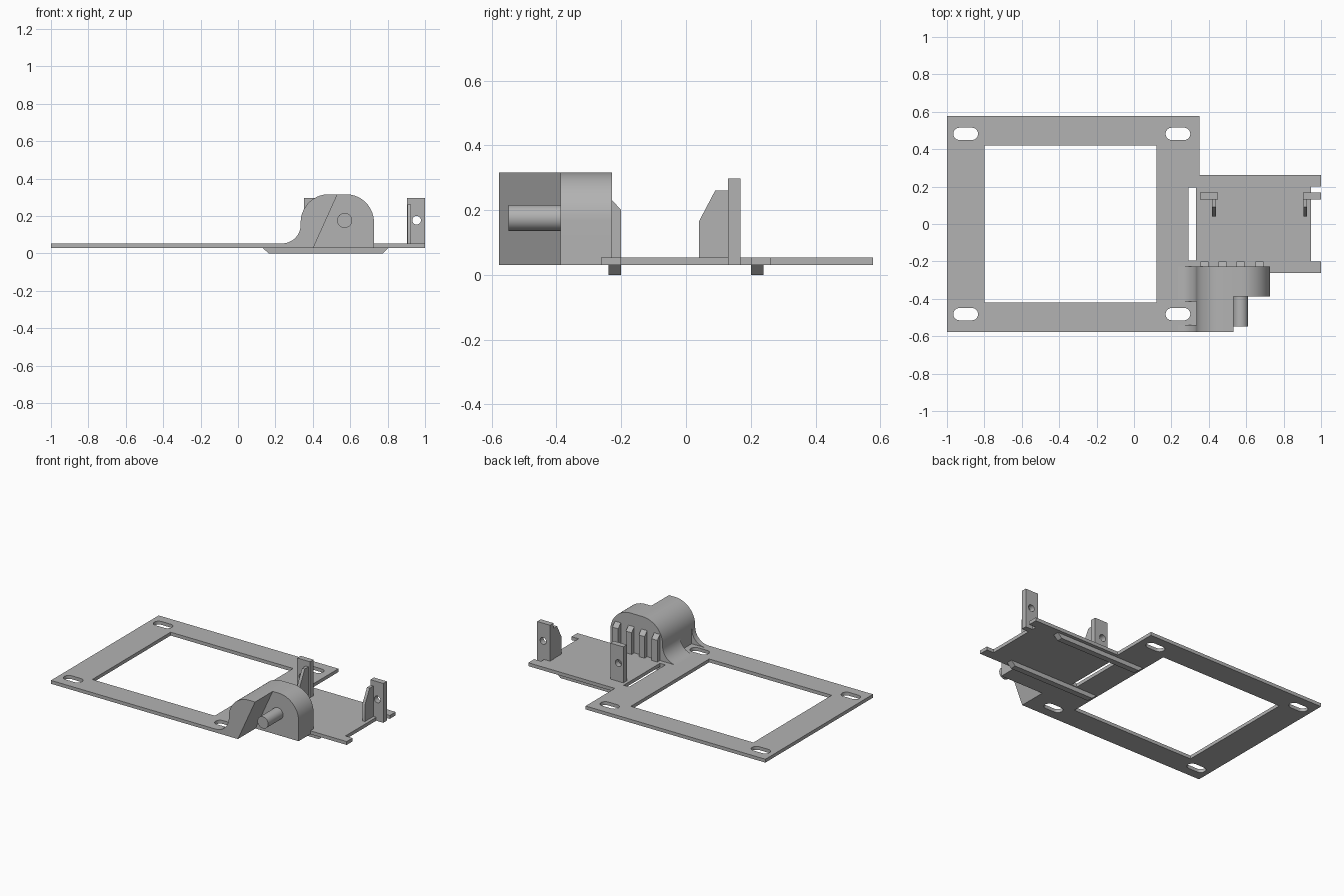
import bpy, bmesh, math

if "Cube" in bpy.data.objects:
    bpy.data.objects.remove(bpy.data.objects["Cube"])

grey = bpy.data.materials.new("plain grey")
grey.diffuse_color = (0.45, 0.45, 0.45, 1)
grey.use_nodes = True
grey.node_tree.nodes["Principled BSDF"].inputs["Base Color"].default_value = grey.diffuse_color


def prism(name, loops, axis, lo, hi):
    """Fill the first loop, with later loops as holes, and extrude along an axis."""
    cu = bpy.data.curves.new(name, 'CURVE')
    cu.dimensions = '2D'
    cu.fill_mode = 'BOTH'
    cu.extrude = (hi - lo) / 2
    for pts in loops:
        sp = cu.splines.new('POLY')
        sp.points.add(len(pts) - 1)
        for p, (u, v) in zip(sp.points, pts):
            p.co = (u, v, 0, 1)
        sp.use_cyclic_u = True
    ob = bpy.data.objects.new(name, cu)
    bpy.context.collection.objects.link(ob)
    bpy.ops.object.select_all(action='DESELECT')
    ob.select_set(True)
    bpy.context.view_layer.objects.active = ob
    bpy.ops.object.convert(target='MESH')
    ob = bpy.context.view_layer.objects.active
    mid = (lo + hi) / 2
    bm = bmesh.new()
    bm.from_mesh(ob.data)
    for v in bm.verts:
        u, w, d = v.co.x, v.co.y, v.co.z + mid
        v.co = {'x': (d, u, w), 'y': (u, d, w), 'z': (u, w, d)}[axis]
    bmesh.ops.remove_doubles(bm, verts=bm.verts, dist=1e-5)
    bmesh.ops.recalc_face_normals(bm, faces=bm.faces)
    bm.to_mesh(ob.data)
    bm.free()
    ob.data.materials.clear()
    ob.data.materials.append(grey)
    bpy.ops.object.shade_smooth_by_angle(angle=math.radians(30))
    return ob


def rect(x0, x1, y0, y1):
    return [(x0, y0), (x1, y0), (x1, y1), (x0, y1)]


def arc(cx, cy, r, a0, a1, n=14):
    return [(cx + r * math.cos(math.radians(a0 + (a1 - a0) * i / n)),
             cy + r * math.sin(math.radians(a0 + (a1 - a0) * i / n))) for i in range(n + 1)]


def circle(cx, cy, r, n=32):
    return arc(cx, cy, r, 0, 360, n)[:-1]


def slot(cx, cy):
    r, h = 0.033, 0.033
    return arc(cx + h, cy, r, -90, 90) + arc(cx - h, cy, r, 90, 270)


Z0, Z1 = 0.03, 0.053

# Frame and side plate in one sheet, with window, mounting slots and gap
outline = [(-1, -0.577), (0.35, -0.577), (0.35, -0.263), (1, -0.263), (1, -0.2),
           (0.947, -0.2), (0.947, 0.2), (1, 0.2), (1, 0.263), (0.35, 0.263),
           (0.35, 0.577), (-1, 0.577)]
holes = [rect(-0.8, 0.12, -0.42, 0.42), rect(0.291, 0.332, -0.195, 0.195)]
holes += [slot(x, y) for x in (-0.9, 0.235) for y in (-0.482, 0.482)]
prism("base_plate", [outline] + holes, 'z', Z0, Z1)

# Stiffening rails under the plate
rail = [(0.13, Z0), (0.165, 0), (0.775, 0), (0.805, Z0)]
for side, y in (("front", -0.22), ("back", 0.22)):
    prism(side + "_rail", [rail], 'y', y - 0.02, y + 0.02)

# Rounded housing, with a slanted half reaching forward
L, R, T, r = 0.335, 0.727, 0.316, 0.15
left_round = arc(L + r, T - r, r, 180, 90)
right_round = arc(R - r, T - r, r, 90, 0)
prism("housing", [[(L, Z0)] + left_round + right_round + [(R, Z0)]], 'y', -0.388, -0.228)
prism("housing_front", [[(L, Z0)] + left_round + [(0.532, T), (0.403, Z0)]], 'y', -0.577, -0.38)

# Fillet joining housing to frame, interrupted at the mounting slot
fillet = [(L + 0.01, Z1 - 0.01), (L + 0.01, Z1 + 0.1)] + arc(L - 0.1, Z1 + 0.1, 0.1, 0, -90) + [(L - 0.1, Z1 - 0.01)]
prism("rear_fillet", [fillet], 'y', -0.415, -0.228)
prism("front_fillet", [fillet], 'y', -0.577, -0.54)

# Shaft
prism("shaft", [circle(0.57, 0.176, 0.04)], 'y', -0.548, -0.38)

# Ribs on the back of the housing
rib = [(-0.235, Z0), (-0.2, Z0), (-0.2, 0.2), (-0.228, 0.23), (-0.235, 0.23)]
for i, x in enumerate((0.377, 0.473, 0.57, 0.671)):
    prism(f"housing_rib_{i + 1}", [rib], 'x', x - 0.0215, x + 0.0215)

# Posts with a hole, each braced by a gusset
gusset = [(0.04, Z0 + 0.01), (0.135, Z0 + 0.01), (0.135, 0.26), (0.09, 0.26), (0.04, 0.165)]
for name, x0, x1, hx, gx in (("left", 0.353, 0.45, 0.39, 0.428), ("right", 0.903, 1.0, 0.955, 0.915)):
    prism(name + "_post", [rect(x0, x1, Z0, 0.297), circle(hx, 0.177, 0.023)], 'y', 0.13, 0.168)
    prism(name + "_gusset", [gusset], 'x', gx - 0.01, gx + 0.01)
